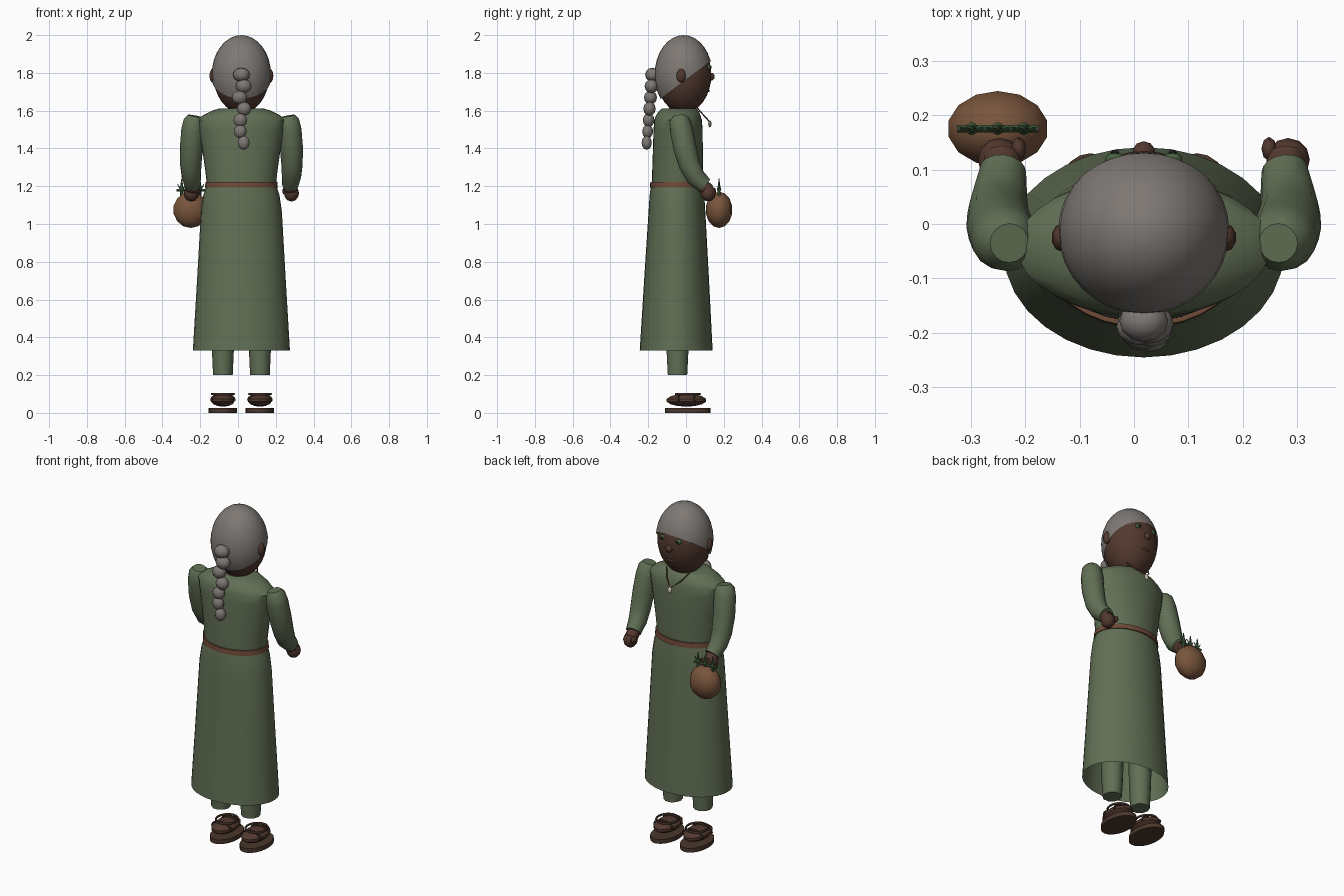
import bpy, bmesh, math
from mathutils import Vector, Matrix

if "Cube" in bpy.data.objects:
    bpy.data.objects.remove(bpy.data.objects["Cube"])

CX = 0.018  # symmetry line of the figure


def mat(name, r, g, b):
    m = bpy.data.materials.new(name)
    m.diffuse_color = (r, g, b, 1)
    m.use_nodes = True
    m.node_tree.nodes["Principled BSDF"].inputs["Base Color"].default_value = m.diffuse_color
    return m


SKIN = mat("skin", 0.085, 0.04, 0.028)
CLOTH = mat("cloth", 0.12, 0.16, 0.09)
HAIR = mat("hair", 0.21, 0.19, 0.175)
LEATHER = mat("leather", 0.16, 0.07, 0.04)
DARK = mat("dark_leather", 0.07, 0.038, 0.025)
GOURD = mat("pouch_brown", 0.19, 0.09, 0.045)
HERB = mat("herb", 0.06, 0.12, 0.05)
BONE = mat("bone", 0.6, 0.55, 0.45)
BLACK = mat("black", 0.01, 0.01, 0.01)


def finish(name, bm, m, angle=40):
    bmesh.ops.recalc_face_normals(bm, faces=bm.faces)
    me = bpy.data.meshes.new(name)
    bm.to_mesh(me)
    bm.free()
    me.materials.append(m)
    ob = bpy.data.objects.new(name, me)
    bpy.context.collection.objects.link(ob)
    bpy.ops.object.select_all(action='DESELECT')
    ob.select_set(True)
    bpy.context.view_layer.objects.active = ob
    bpy.ops.object.shade_smooth_by_angle(angle=math.radians(angle))
    return ob


def ball(name, c, r, m, seg=16, cut=None):
    bm = bmesh.new()
    bmesh.ops.create_uvsphere(bm, u_segments=seg, v_segments=max(6, seg // 2), radius=1,
                              matrix=Matrix.Translation(c) @ Matrix.Diagonal((*r, 1)))
    if cut:
        bmesh.ops.bisect_plane(bm, geom=bm.verts[:] + bm.edges[:] + bm.faces[:],
                               plane_co=cut[0], plane_no=cut[1], clear_inner=True)
    return finish(name, bm, m)


def bridge(name, rings, m, caps=(True, True)):
    bm = bmesh.new()
    vs = [[bm.verts.new(p) for p in ring] for ring in rings]
    n = len(vs[0])
    for a, b in zip(vs, vs[1:]):
        for i in range(n):
            bm.faces.new((a[i], a[(i + 1) % n], b[(i + 1) % n], b[i]))
    if caps[0]:
        bm.faces.new(vs[0])
    if caps[1]:
        bm.faces.new(vs[-1])
    return finish(name, bm, m)


def loft(name, sections, m, seg=32, caps=(True, True)):
    """Stack of horizontal ellipses: (x, y, z, rx, ry)."""
    ang = [2 * math.pi * i / seg for i in range(seg)]
    return bridge(name, [[(x + rx * math.cos(a), y + ry * math.sin(a), z) for a in ang]
                         for x, y, z, rx, ry in sections], m, caps)


def tube(name, pts, radii, m, seg=12, caps=(True, True)):
    """Round tube along a path with a radius at each point."""
    P = [Vector(p) for p in pts]
    rings = []
    for i, p in enumerate(P):
        t = (P[min(i + 1, len(P) - 1)] - P[max(i - 1, 0)]).normalized()
        u = Vector((1, 0, 0)) if abs(t.x) < 0.9 else Vector((0, 1, 0))
        u = (u - t * u.dot(t)).normalized()
        v = t.cross(u)
        rings.append([p + radii[i] * (u * math.cos(a) + v * math.sin(a))
                      for a in (2 * math.pi * k / seg for k in range(seg))])
    return bridge(name, rings, m, caps)


def hoop(name, c, rx, ry, r, m, seg=24):
    """Horizontal elliptical ring of thin cord."""
    bm = bmesh.new()
    n, vs = 6, []
    for i in range(seg):
        a = 2 * math.pi * i / seg
        vs.append([bm.verts.new((c[0] + (rx + r * math.cos(b)) * math.cos(a),
                                 c[1] + (ry + r * math.cos(b)) * math.sin(a),
                                 c[2] + r * math.sin(b)))
                   for b in (2 * math.pi * k / n for k in range(n))])
    for i in range(seg):
        A, B = vs[i], vs[(i + 1) % seg]
        for k in range(n):
            bm.faces.new((A[k], A[(k + 1) % n], B[(k + 1) % n], B[k]))
    return finish(name, bm, m, 60)


# Head, hair cap and face
ball("head", (CX, -0.012, 1.79), (0.148, 0.146, 0.202), SKIN, 32)
ball("hair_cap", (CX, -0.013, 1.79), (0.157, 0.153, 0.21), HAIR, 32,
     cut=((0, 0.13, 1.86), (0, -0.6, 0.8)))
ball("nose", (CX, 0.132, 1.78), (0.021, 0.02, 0.021), SKIN, 10)
ball("mouth", (CX, 0.115, 1.705), (0.032, 0.012, 0.007), LEATHER, 10)
for s in (-1, 1):
    ball("ear", (CX + s * 0.15, -0.025, 1.785), (0.02, 0.026, 0.038), SKIN, 10)
    ball("eye", (CX + s * 0.053, 0.118, 1.83), (0.018, 0.014, 0.015), HERB, 10)
    ball("pupil", (CX + s * 0.053, 0.131, 1.83), (0.008, 0.005, 0.008), BLACK, 8)
tube("neck", [(CX, -0.03, 1.52), (CX, -0.02, 1.68)], [0.065, 0.065], SKIN, 16)

# Braid of alternating beads
for i, dx in enumerate((0.0, 0.012, -0.01, 0.014, -0.006, -0.006, 0.012)):
    r = 0.045 - 0.0022 * i
    ball("braid_bead", (CX + dx, -0.178 - 0.005 * i, 1.79 - 0.06 * i), (r, r * 0.85, 0.037), HAIR, 12)

# Dress: torso, open skirt, belt
loft("torso", [(CX, -0.047, 1.18, 0.18, 0.134), (CX, -0.045, 1.28, 0.191, 0.134),
               (CX, -0.043, 1.4, 0.208, 0.132), (CX, -0.042, 1.5, 0.226, 0.13),
               (CX, -0.042, 1.55, 0.233, 0.126), (CX, -0.041, 1.575, 0.205, 0.118),
               (CX, -0.038, 1.6, 0.155, 0.103), (CX, -0.036, 1.612, 0.115, 0.09)], CLOTH)
loft("skirt", [(CX, -0.047, 1.205, 0.185, 0.138), (CX, -0.048, 1.15, 0.202, 0.145),
               (CX, -0.048, 1.07, 0.214, 0.15), (CX, -0.05, 0.7, 0.235, 0.172),
               (CX, -0.052, 0.33, 0.257, 0.193)], CLOTH, caps=(False, False))
loft("belt", [(CX, -0.046, 1.193, 0.193, 0.145), (CX, -0.046, 1.222, 0.19, 0.143)], LEATHER)

# Arms and hands
for s in (-1, 1):
    x = CX + s * 0.265
    tube("sleeve", [(x - s * 0.018, -0.035, 1.572), (x - s * 0.014, -0.033, 1.55),
                    (x - s * 0.008, -0.025, 1.5), (x, -0.005, 1.4), (x + s * 0.003, 0.02, 1.31),
                    (x, 0.05, 1.25), (x - s * 0.006, 0.098, 1.205)],
         [0.036, 0.054, 0.061, 0.061, 0.056, 0.051, 0.043], CLOTH, 16)
    tube("wrist", [(x - s * 0.004, 0.07, 1.22), (x - s * 0.004, 0.12, 1.175)], [0.036, 0.036], SKIN, 12)
    ball("hand", (x + s * 0.0, 0.118, 1.163), (0.04, 0.04, 0.044), SKIN, 12)
    ball("thumb", (x - s * 0.035, 0.138, 1.175), (0.014, 0.022, 0.02), SKIN, 8)

# Pouch with a row of herbs
PX, PY = -0.25, 0.175
ball("pouch", (PX, PY, 1.075), (0.095, 0.071, 0.096), GOURD, 14)
tube("herb_tie", [(PX - 0.075, PY, 1.178), (PX + 0.075, PY, 1.178)], [0.007, 0.007], HERB, 6)
for dx in (-0.048, 0, 0.048):
    tube("herb_stem", [(PX + dx, PY, 1.14), (PX + dx, PY, 1.2), (PX + dx, PY, 1.24)],
         [0.009, 0.008, 0.002], HERB, 6)
    ball("herb_bud", (PX + dx, PY, 1.185), (0.011, 0.012, 0.012), HERB, 8)
    for s in (-1, 1):
        tube("herb_leaf", [(PX + dx, PY, 1.175), (PX + dx + s * 0.022, PY, 1.21)],
             [0.006, 0.002], HERB, 6)

# Necklace and pendant
tube("necklace", [(CX + d, y, z) for d, y, z in ((-0.075, 0.05, 1.625), (-0.05, 0.085, 1.585),
     (0, 0.126, 1.54), (0.05, 0.085, 1.585), (0.075, 0.05, 1.625))], [0.004] * 5, LEATHER, 6)
ball("pendant", (CX, 0.126, 1.53), (0.014, 0.009, 0.019), BONE, 10)

# Trouser legs and sandals
for s in (-1, 1):
    x = CX + s * 0.098
    loft("trouser_leg", [(x, -0.045, 0.2, 0.052, 0.054), (x, -0.045, 0.33, 0.058, 0.061),
                         (x, -0.045, 0.95, 0.075, 0.075)], CLOTH, 10)
    loft("sole", [(x, 0.01, 0, 0.075, 0.12), (x, 0.01, 0.025, 0.075, 0.12)], DARK, 24)
    ball("foot", (x, 0.002, 0.067), (0.066, 0.107, 0.034), SKIN, 14)
    hoop("ankle_strap", (x, 0.01, 0.1), 0.058, 0.064, 0.006, DARK)
    for y, w in ((-0.04, 0.063), (0.045, 0.062)):
        tube("foot_strap", [(x + w * math.cos(a), y, 0.065 + 0.036 * math.sin(a))
                            for a in (math.pi * k / 8 for k in range(9))], [0.006] * 9, DARK, 6)
